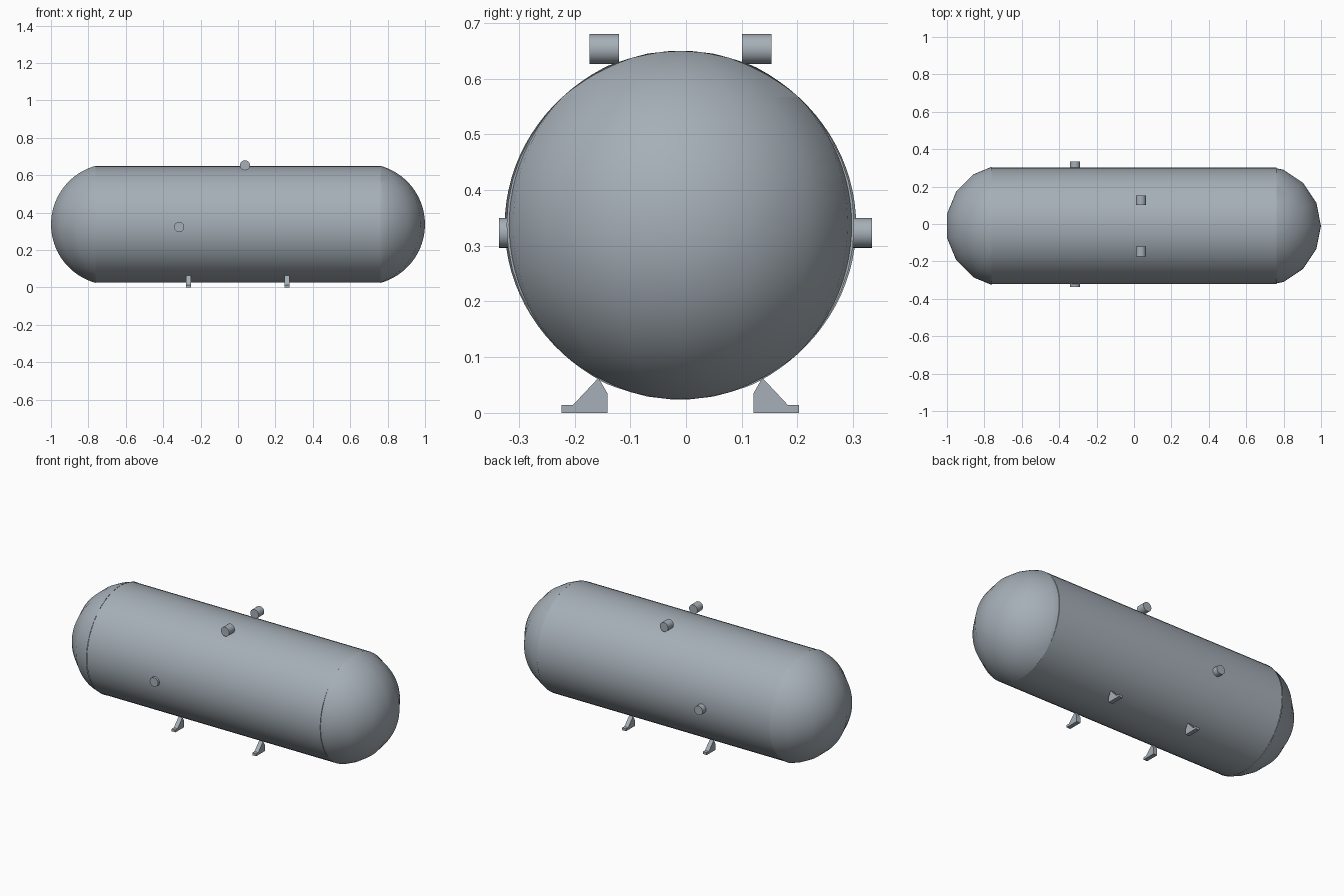
import bpy, bmesh, math
from mathutils import Matrix, Vector

if "Cube" in bpy.data.objects:
    bpy.data.objects.remove(bpy.data.objects["Cube"], do_unlink=True)

steel = bpy.data.materials.new("blue_grey_steel")
steel.use_nodes = True
COLOUR = (0.38, 0.43, 0.475, 1)
steel.diffuse_color = COLOUR
steel.node_tree.nodes["Principled BSDF"].inputs["Base Color"].default_value = COLOUR

MID_Y, MID_Z = -0.01, 0.337      # tank axis
RADIUS, HALF = 0.312, 0.762      # shell radius and half length


def finish(name, bm, smooth=None):
    bmesh.ops.recalc_face_normals(bm, faces=bm.faces)
    mesh = bpy.data.meshes.new(name)
    bm.to_mesh(mesh)
    bm.free()
    mesh.materials.append(steel)
    obj = bpy.data.objects.new(name, mesh)
    bpy.context.collection.objects.link(obj)
    if smooth:
        bpy.ops.object.select_all(action='DESELECT')
        obj.select_set(True)
        bpy.context.view_layer.objects.active = obj
        bpy.ops.object.shade_smooth_by_angle(angle=math.radians(smooth))
    return obj


def cylinder(name, centre, radius, length, axis, sides):
    bm = bmesh.new()
    turn = Matrix.Rotation(math.pi / 2, 4, 'Y' if axis == 'x' else 'X')
    bmesh.ops.create_cone(bm, cap_ends=True, segments=sides, radius1=radius,
                          radius2=radius, depth=length,
                          matrix=Matrix.Translation(centre) @ turn)
    return finish(name, bm, 35)


def dome(name, side, radius, twist):
    # slice of an upright sphere with few meridians and many rings
    bm = bmesh.new()
    centre = Vector((side * 0.675, MID_Y, MID_Z))
    place = Matrix.Translation(centre) @ Matrix.Rotation(twist, 4, 'Z')
    bmesh.ops.create_uvsphere(bm, u_segments=16, v_segments=48, radius=radius)
    bmesh.ops.scale(bm, vec=(1, 1, 0.3246 / radius), verts=bm.verts)
    bmesh.ops.transform(bm, matrix=place, verts=bm.verts)
    bmesh.ops.bisect_plane(bm, geom=bm.verts[:] + bm.edges[:] + bm.faces[:],
                           plane_co=(side * HALF, 0, 0), plane_no=(side, 0, 0),
                           clear_inner=True)
    return finish(name, bm, 35)


def foot(name, x, mirror):
    # side profile, given for the front and mirrored about the tank axis
    profile = [(-0.213, 0), (-0.131, 0), (-0.131, 0.035), (-0.147, 0.063),
               (-0.193, 0.014), (-0.213, 0.014)]
    bm = bmesh.new()
    verts = [bm.verts.new((x - 0.0125, MID_Y + mirror * y, z)) for y, z in profile]
    face = bm.faces.new(verts)
    extruded = bmesh.ops.extrude_face_region(bm, geom=[face])["geom"]
    bmesh.ops.translate(bm, vec=(0.025, 0, 0),
                        verts=[v for v in extruded if isinstance(v, bmesh.types.BMVert)])
    return finish(name, bm)


# Tank shell and rounded ends
cylinder("tank_shell", (0, MID_Y, MID_Z), RADIUS, 2 * HALF, 'x', 48)
dome("left_dome", 1, 0.3246, 0)
dome("right_dome", -1, 0.331, math.pi / 16)

# Pipe fittings and feet, front and back
for label, sign in (("front", -1), ("back", 1)):
    cylinder(label + "_top_fitting", (0.037, MID_Y + sign * 0.137, 0.653),
             0.027, 0.053, 'y', 24)
    cylinder(label + "_side_fitting", (-0.315, MID_Y * 0.1 + sign * 0.308, 0.323),
             0.027, 0.053, 'y', 24)
    for side, x in (("left", 0.262), ("right", -0.265)):
        foot(f"{label}_{side}_foot", x, -sign)
